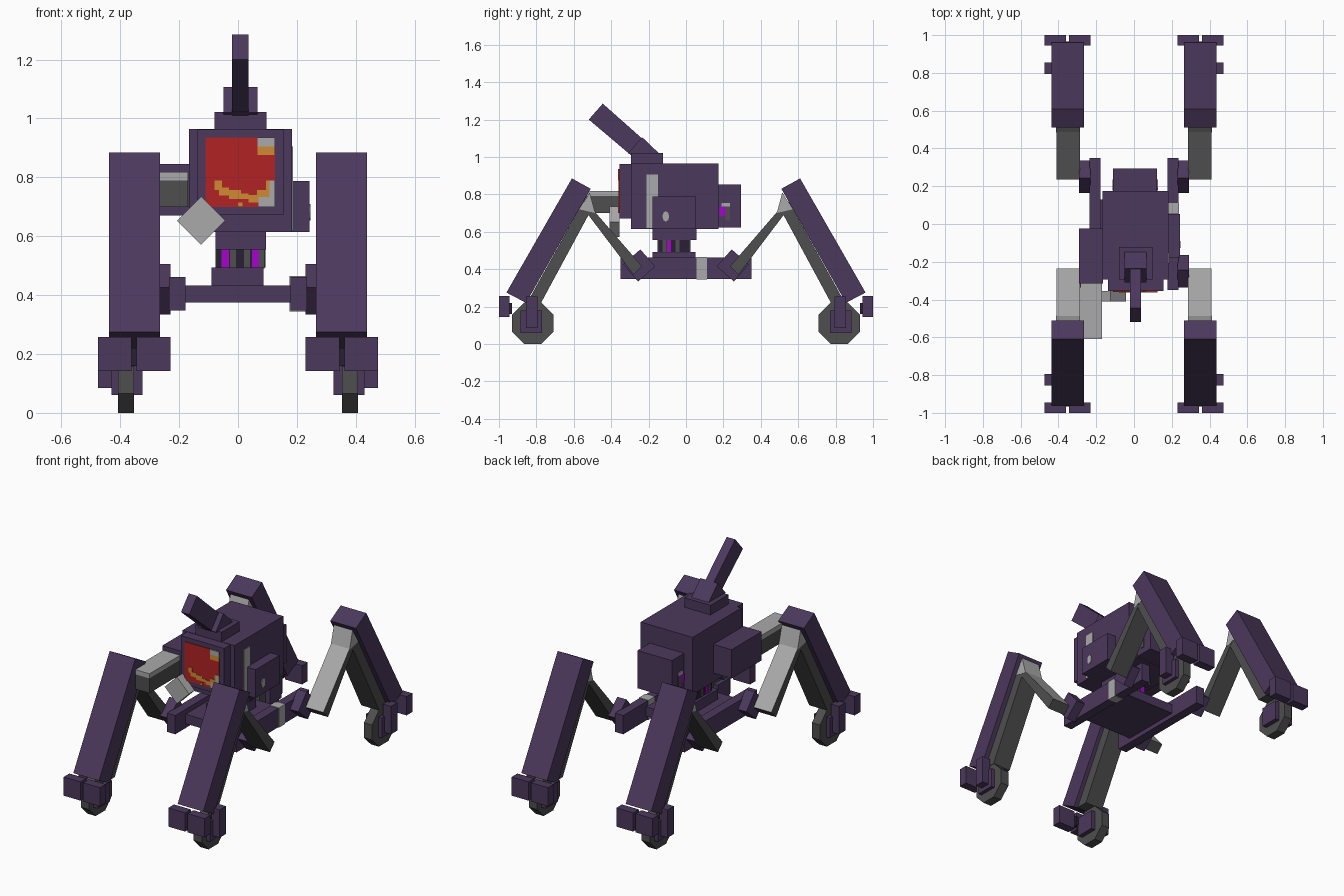
import bpy, bmesh, math
from mathutils import Vector


def material(name, r, g, b):
    m = bpy.data.materials.new(name)
    lin = [(c / 255 / 12.92) if c < 11 else ((c / 255 + 0.055) / 1.055) ** 2.4 for c in (r, g, b)]
    m.diffuse_color = (*lin, 1)
    return m


PURPLE = material("purple", 75, 56, 92)
DARK = material("dark_purple", 42, 32, 52)
LIGHT = material("light_grey", 170, 170, 170)
GREY = material("dark_grey", 78, 78, 78)
RED = material("red", 178, 34, 35)
ORANGE = material("orange", 208, 138, 50)
MAGENTA = material("magenta", 165, 5, 200)


def prism(name, profile, lo, hi, mat, axis="x", top=None):
    """Extrude a profile along an axis: (y, z) along x, or (x, z) along y.
    Faces pointing up take the optional top material."""
    bm = bmesh.new()

    def place(p, t):
        return (t, p[0], p[1]) if axis == "x" else (p[0], t, p[1])

    a = [bm.verts.new(place(p, lo)) for p in profile]
    b = [bm.verts.new(place(p, hi)) for p in profile]
    bm.faces.new(a)
    bm.faces.new(b)
    n = len(profile)
    for i in range(n):
        j = (i + 1) % n
        bm.faces.new((a[i], a[j], b[j], b[i]))
    bmesh.ops.recalc_face_normals(bm, faces=bm.faces)
    bm.normal_update()
    me = bpy.data.meshes.new(name)
    me.materials.append(mat)
    if top:
        me.materials.append(top)
        for f in bm.faces:
            f.material_index = int(f.normal.z > 0.3)
    bm.to_mesh(me)
    bm.free()
    ob = bpy.data.objects.new(name, me)
    bpy.context.collection.objects.link(ob)
    return ob


def box(name, x0, x1, y0, y1, z0, z1, mat):
    return prism(name, [(y0, z0), (y1, z0), (y1, z1), (y0, z1)], x0, x1, mat)


# Four legs, drawn for the back right and reflected by sx, sy
OUTER_LEG = [(0.61, 0.885), (0.51, 0.83), (0.855, 0.22), (0.96, 0.275)]
INNER_LEG = [(0.55, 0.76), (0.505, 0.72), (0.775, 0.22), (0.85, 0.22)]
UPPER_LEG = [(0.49, 0.71), (0.545, 0.72), (0.28, 0.37), (0.235, 0.415)]
KNEE = [(0.515, 0.81), (0.57, 0.72), (0.485, 0.70)]
HIP = [(0.25 + 0.086 * math.cos(a), 0.42 + 0.086 * math.sin(a))
       for a in [math.radians(4 + 90 * i) for i in range(4)]]
WHEEL = [(0.82 + 0.12 * math.cos(a), 0.111 + 0.12 * math.sin(a))
         for a in [math.pi / 8 + math.pi / 4 * i for i in range(8)]]
RECT = lambda y0, y1, z0, z1: [(y0, z0), (y1, z0), (y1, z1), (y0, z1)]

LEG_PARTS = [
    ("outer_leg", OUTER_LEG, 0.265, 0.438, PURPLE, None),
    ("inner_leg", INNER_LEG, 0.288, 0.41, GREY, None),
    ("upper_leg", UPPER_LEG, 0.287, 0.411, GREY, LIGHT),
    ("knee", KNEE, 0.286, 0.412, LIGHT, None),
    ("hip", HIP, 0.23, 0.292, PURPLE, None),
    ("wheel", WHEEL, 0.353, 0.408, GREY, None),
    ("wheel_fork", RECT(0.77, 0.885, 0.06, 0.18), 0.325, 0.43, PURPLE, None),
    ("wheel_bracket", RECT(0.795, 0.855, 0.085, 0.255), 0.42, 0.475, PURPLE, None),
    ("foot_plate_inner", RECT(0.945, 1.0, 0.143, 0.257), 0.23, 0.344, PURPLE, None),
    ("foot_plate_outer", RECT(0.945, 1.0, 0.143, 0.257), 0.361, 0.475, PURPLE, None),
    ("foot_gap", RECT(0.93, 0.965, 0.16, 0.22), 0.344, 0.361, DARK, None),
]
for sx, side in ((1, "right"), (-1, "left")):
    for sy, end in ((-1, "front"), (1, "back")):
        for part, prof, x0, x1, mat, top in LEG_PARTS:
            prism(f"{end}_{side}_{part}", [(sy * y, z) for y, z in prof],
                  sx * x0, sx * x1, mat, top=top)

# Chassis rails and cross plate
for sx, side in ((1, "right"), (-1, "left")):
    box(f"{side}_rail", sx * 0.178, sx * 0.235, -0.35, 0.35, 0.348, 0.462, PURPLE)
box("rail_band", 0.175, 0.238, 0.055, 0.112, 0.345, 0.465, LIGHT)
box("cross_plate", -0.18, 0.18, -0.25, 0.13, 0.375, 0.432, PURPLE)

# Neck with coloured strips on every side
box("neck_base", -0.09, 0.087, -0.18, 0.05, 0.43, 0.493, PURPLE)
box("neck", -0.073, 0.09, -0.148, 0.02, 0.49, 0.558, DARK)
box("collar", -0.077, 0.095, -0.18, 0.055, 0.555, 0.62, PURPLE)
for c, w, mat in ((-0.043, 0.026, MAGENTA), (-0.017, 0.02, GREY), (0.03, 0.02, GREY),
                  (0.059, 0.024, MAGENTA), (0.08, 0.016, GREY)):
    box("neck_strip_front_back", c - w / 2, c + w / 2, -0.152, 0.024, 0.493, 0.555, mat)
for c, w, mat in ((-0.115, 0.02, GREY), (-0.09, 0.022, MAGENTA), (-0.045, 0.02, GREY)):
    box("neck_strip_side", -0.077, 0.094, c - w / 2, c + w / 2, 0.493, 0.555, mat)

# Body, face frame and back pack
box("body", -0.167, 0.183, -0.295, 0.175, 0.615, 0.964, PURPLE)
box("face_frame", -0.137, 0.155, -0.355, -0.29, 0.672, 0.962, PURPLE)
box("back_pack", -0.11, 0.122, 0.17, 0.293, 0.622, 0.852, PURPLE)
box("side_stripe", 0.18, 0.187, -0.21, -0.15, 0.62, 0.905, LIGHT)
for x0, x1 in ((0.121, 0.126), (-0.114, -0.109)):
    box("pack_light", x0, x1, 0.178, 0.212, 0.685, 0.735, MAGENTA)
    box("pack_vent", x0, x1, 0.19, 0.235, 0.735, 0.755, LIGHT)
    box("pack_slot", x0, x1, 0.212, 0.235, 0.66, 0.735, GREY)

# Face screen with its blocky markings
box("screen", -0.11, 0.125, -0.36, -0.354, 0.70, 0.935, RED)
for x0, x1, z0, z1, mat in (
        (0.066, 0.125, 0.905, 0.935, LIGHT), (0.066, 0.125, 0.875, 0.905, ORANGE),
        (0.07, 0.125, 0.70, 0.733, LIGHT), (0.107, 0.125, 0.733, 0.79, LIGHT),
        (0.095, 0.107, 0.733, 0.79, ORANGE), (0.065, 0.095, 0.733, 0.757, ORANGE),
        (0.035, 0.07, 0.715, 0.74, ORANGE), (0.01, 0.035, 0.727, 0.745, ORANGE),
        (-0.03, 0.01, 0.727, 0.757, ORANGE), (-0.065, -0.03, 0.738, 0.765, ORANGE),
        (-0.08, -0.055, 0.757, 0.79, ORANGE), (0.0, 0.015, 0.70, 0.715, ORANGE)):
    box("screen_mark", x0, x1, -0.363, -0.358, z0, z1, mat)

# Right side pod with a small badge
box("right_pod", 0.18, 0.243, -0.178, 0.053, 0.615, 0.788, PURPLE)
prism("pod_badge", [(-0.108 + 0.018 * math.cos(a), 0.682 + 0.028 * math.sin(a))
                    for a in [math.tau * i / 8 for i in range(8)]], 0.241, 0.247, LIGHT)

# Left gun: housing, barrel and tilted square block
box("gun_housing", -0.29, -0.165, -0.315, -0.025, 0.67, 0.845, PURPLE)
box("gun_barrel", -0.284, -0.17, -0.61, -0.31, 0.70, 0.79, GREY)
box("gun_cover", -0.284, -0.17, -0.61, -0.31, 0.79, 0.818, LIGHT)
prism("tilted_block", [(-0.125 + 0.082 * math.cos(a), 0.653 + 0.082 * math.sin(a))
                       for a in [math.pi / 2 * i for i in range(4)]],
      -0.41, -0.355, LIGHT, axis="y")

# Roof turret
box("turret_base", -0.08, 0.097, -0.295, -0.122, 0.96, 1.022, PURPLE)
prism("turret_mount", [(-0.235, 1.106), (-0.145, 1.02), (-0.22, 0.98), (-0.31, 1.02)],
      -0.05, 0.067, PURPLE)
prism("turret_barrel", [(-0.445, 1.285), (-0.52, 1.2), (-0.26, 0.98), (-0.18, 1.05)],
      -0.02, 0.036, PURPLE)
